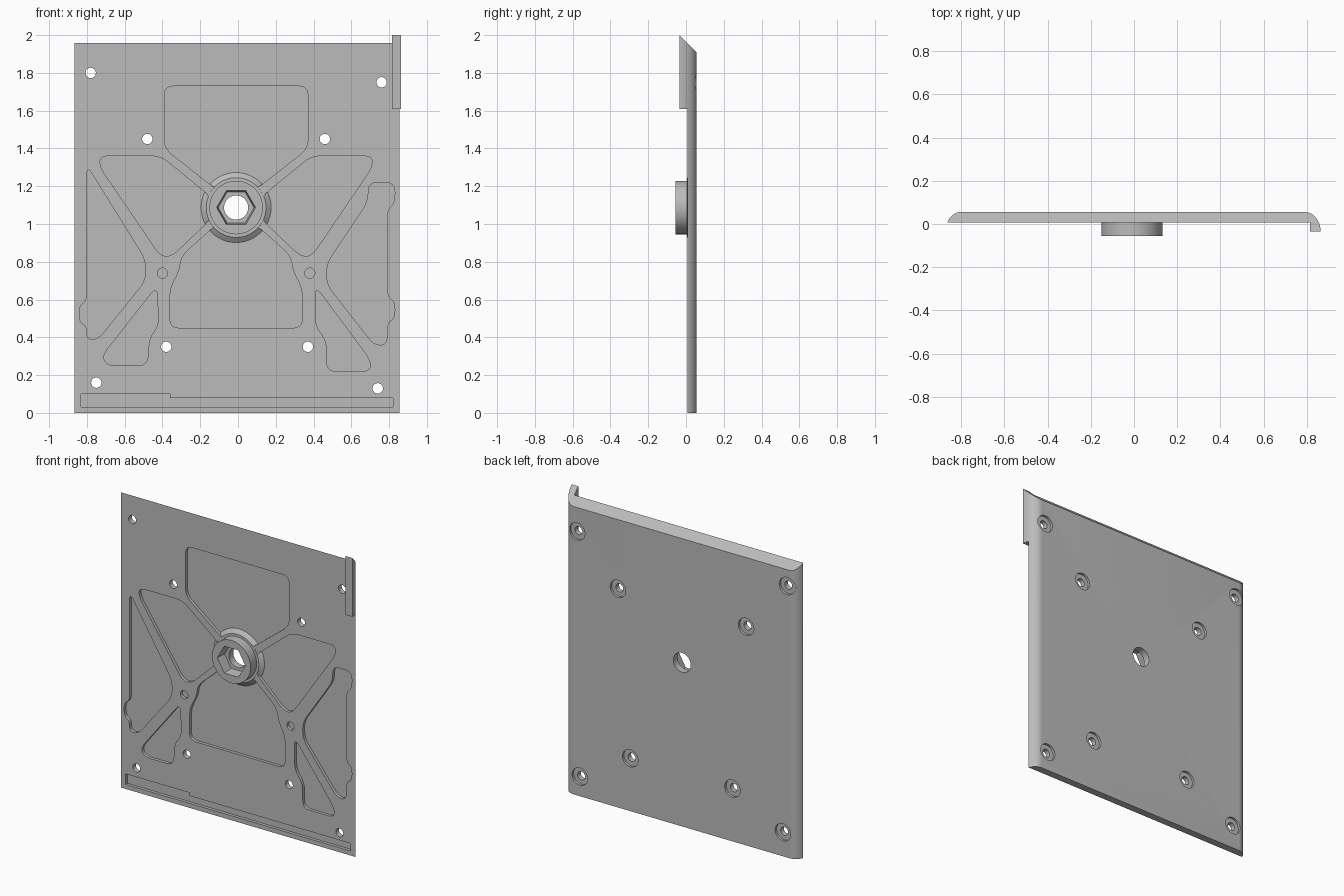
import bpy, bmesh, math
from mathutils import Vector

cube = bpy.data.objects.get("Cube")
if cube:
    bpy.data.objects.remove(cube, do_unlink=True)

FRONT, BACK, FLOOR, BOSS = 0.007, 0.056, 0.027, -0.056
HUB = (-0.01, 1.087)

grey = bpy.data.materials.new("plain grey")
grey.use_nodes = True
grey.diffuse_color = (0.5, 0.5, 0.5, 1)
grey.node_tree.nodes["Principled BSDF"].inputs["Base Color"].default_value = (0.5, 0.5, 0.5, 1)


def ring(centre, radius, count=40):
    return [(centre[0] + radius * math.cos(math.tau * i / count),
             centre[1] + radius * math.sin(math.tau * i / count)) for i in range(count)]


def rounded(points, reach=0.05, steps=6):
    """Soften the corners of an outline given in hundredths."""
    pts = [Vector(p) / 100 for p in points]
    out = []
    for i, p in enumerate(pts):
        ends = []
        for q in (pts[i - 1], pts[(i + 1) % len(pts)]):
            d = q - p
            ends.append(p + d.normalized() * min(reach, d.length * 0.48))
        for s in range(steps + 1):
            t = s / steps
            out.append(tuple(ends[0] * (1 - t) ** 2 + p * 2 * t * (1 - t) + ends[1] * t * t))
    return out


def mirrored(points):
    """Close a left half outline by reflecting it about the hub axis."""
    return points + [(-2 - x, z) for x, z in reversed(points)]


def loft(bm, start, end):
    a = [bm.verts.new(p) for p in start]
    b = [bm.verts.new(p) for p in end]
    bm.faces.new(a)
    bm.faces.new(b)
    for i in range(len(a)):
        bm.faces.new((a[i - 1], a[i], b[i], b[i - 1]))


def prism(bm, outline, y0, y1, outline1=None):
    loft(bm, [(x, y0, z) for x, z in outline], [(x, y1, z) for x, z in outline1 or outline])


def finish(name, bm):
    bmesh.ops.recalc_face_normals(bm, faces=bm.faces)
    mesh = bpy.data.meshes.new(name)
    bm.to_mesh(mesh)
    bm.free()
    obj = bpy.data.objects.new(name, mesh)
    bpy.context.collection.objects.link(obj)
    mesh.materials.append(grey)
    return obj


def select(obj):
    bpy.ops.object.select_all(action='DESELECT')
    obj.select_set(True)
    bpy.context.view_layer.objects.active = obj


def combine(target, operation, *shapes):
    """Apply one boolean with a tool made from (outline, y0, y1[, outline1])."""
    bm = bmesh.new()
    for shape in shapes:
        prism(bm, *shape)
    tool = finish("tool", bm)
    tool.hide_render = True
    mod = target.modifiers.new("boolean", 'BOOLEAN')
    mod.operation, mod.solver, mod.object = operation, 'EXACT', tool
    select(target)
    bpy.ops.object.modifier_apply(modifier=mod.name)
    bpy.data.objects.remove(tool, do_unlink=True)


def edge_curve(cx, cy, a, b, y0, y1, steps=10):
    """Quarter ellipse edge between two depths, in plan."""
    t0, t1 = (math.asin(min(1, (y - cy) / b)) for y in (y0, y1))
    ts = [t0 + (t1 - t0) * i / steps for i in range(steps + 1)]
    return [(cx + a * math.cos(t), cy + b * math.sin(t)) for t in ts]


def extrude_up(name, plan, bottom):
    """Stand a plan outline upright with the bevelled top edge."""
    bm = bmesh.new()
    loft(bm, [(x, y, bottom) for x, y in plan], [(x, y, 1.965 - y) for x, y in plan])
    return finish(name, bm)


# Plate with rounded side edges, and the hooked lip at its corner
right = (0.79, -0.035, 0.074, BACK + 0.035)
left = (-0.80, -0.025, -0.07, BACK + 0.025)
plate = extrude_up("back_plate", edge_curve(*right, FRONT, BACK) + edge_curve(*left, BACK, FRONT), 0)
lip = extrude_up("corner_lip", [(0.815, FRONT), (0.815, -0.035)] + edge_curve(*right, -0.035, FRONT), 1.61)

# Pockets between the ribs
pockets = [
    mirrored([(-39, 173), (-39, 140), (-11, 118)]),
    mirrored([(-11, 100), (-30, 83), (-31, 75), (-36, 66), (-36, 45)]),
    [(-80, 131), (-49, 81), (-49, 70), (-74, 39), (-80, 39), (-80, 46), (-84, 48), (-84, 57), (-80, 59)],
    [(69, 122), (83, 122), (83, 111), (79, 108), (79, 61), (83, 59), (83, 50), (79, 48),
     (79, 36), (72, 36), (47, 68), (47, 79), (69, 112)],
    [(-43, 67), (-42, 46), (-47, 40), (-48, 25), (-69, 25), (-72, 30)],
    [(41, 67), (41, 46), (47, 38), (47, 22), (70, 22), (70, 28)],
]
side = [(-73, 136), (-41, 136), (-14, 114), (-14, 103), (-35, 83), (-41, 83), (-73, 130)]
pockets += [side, [(-2 - x, z) for x, z in side]]
groove = [(-83, 10), (-36, 10), (-36, 8), (82, 8), (82, 3), (-83, 3)]
outlines = [rounded(p) for p in pockets]
outlines.append([(x / 100, z / 100) for x, z in groove])
outlines += [ring((x, 0.74), 0.027, 24) for x in (-0.40, 0.38)]
combine(plate, 'DIFFERENCE', *[(o, -0.02, FLOOR) for o in outlines])

# Flared hub, raised boss, hexagonal socket and centre bore
combine(plate, 'UNION', (ring(HUB, 0.196, 64), 0.035, FRONT - 0.0005, ring(HUB, 0.158, 64)))
combine(plate, 'UNION', (ring(HUB, 0.1415, 64), 0.03, BOSS))
combine(plate, 'DIFFERENCE', (ring(HUB, 0.104, 6), BOSS - 0.01, 0.01, ring(HUB, 0.095, 6)))
combine(plate, 'DIFFERENCE', (ring(HUB, 0.064), BOSS - 0.02, BACK + 0.02))

# Screw holes, counterbored from the back
screws = [(-78, 180), (76, 175), (-48, 145), (46, 145), (-38, 35), (37, 35), (-75, 16), (74, 13)]
spots = [(x / 100, z / 100) for x, z in screws]
combine(plate, 'DIFFERENCE', *[(ring(s, 0.0275, 24), -0.03, BACK + 0.02) for s in spots])
combine(plate, 'DIFFERENCE', *[(ring(s, 0.057, 32), BACK - 0.016, BACK + 0.03) for s in spots])

for obj in (plate, lip):
    select(obj)
    bpy.ops.object.shade_smooth_by_angle(angle=math.radians(25))
